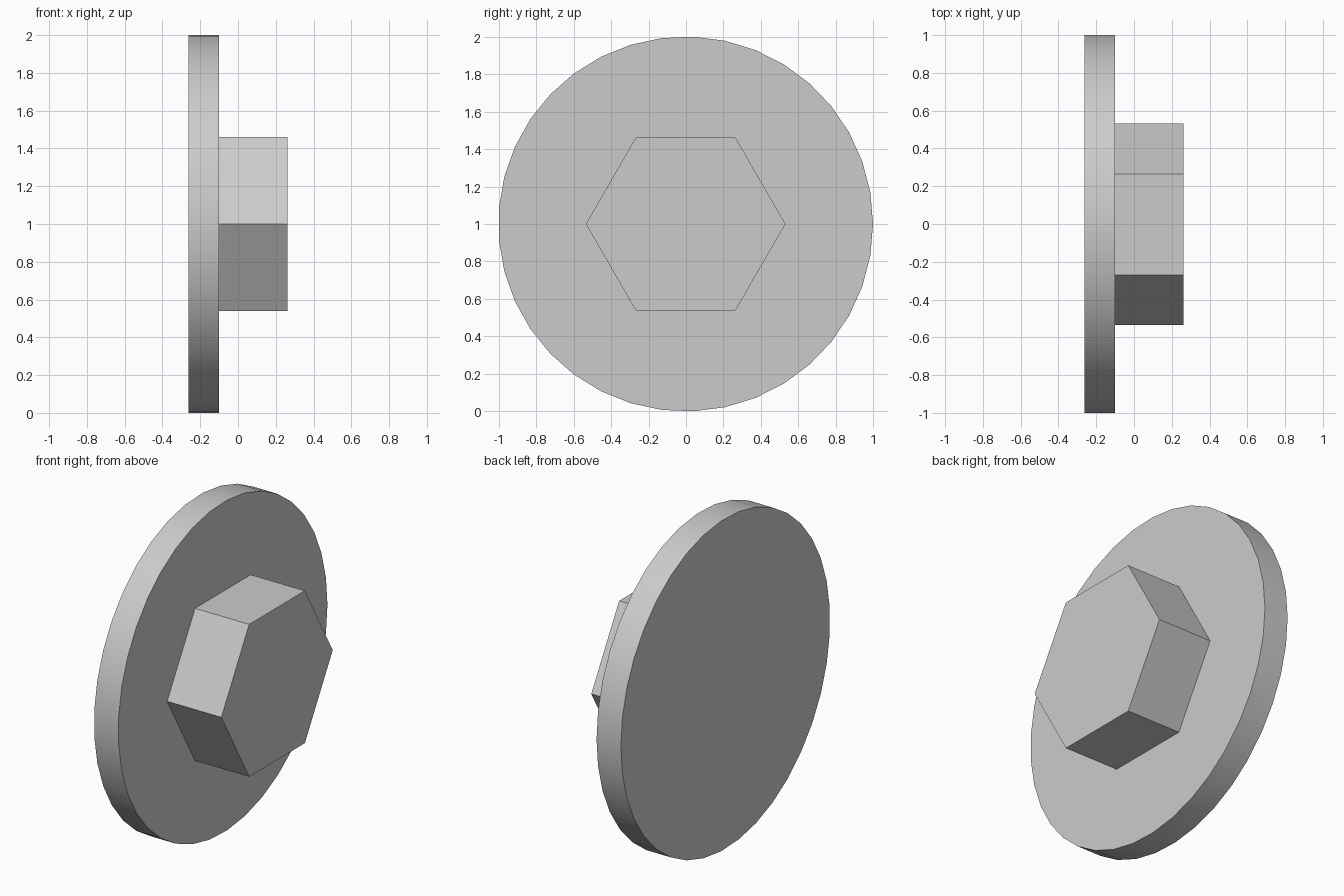
import bpy
import bmesh
from math import cos, sin, pi, radians

default = bpy.data.objects.get("Cube")
if default:
    bpy.data.objects.remove(default, do_unlink=True)

grey = bpy.data.materials.new("light_grey")
grey.use_nodes = True
colour = (0.6, 0.6, 0.6, 1)
grey.diffuse_color = colour
grey.node_tree.nodes["Principled BSDF"].inputs["Base Color"].default_value = colour

CENTRE_Y, CENTRE_Z = -0.002, 1.0


def prism(name, sides, radius, x0, x1):
    """Regular prism along x, with one corner pointing to +y."""
    bm = bmesh.new()
    ring = [bm.verts.new((x0, CENTRE_Y + radius * cos(2 * pi * i / sides),
                          CENTRE_Z + radius * sin(2 * pi * i / sides)))
            for i in range(sides)]
    base = bm.faces.new(ring)
    extruded = bmesh.ops.extrude_face_region(bm, geom=[base], use_keep_orig=True)
    verts = [v for v in extruded["geom"] if isinstance(v, bmesh.types.BMVert)]
    bmesh.ops.translate(bm, verts=verts, vec=(x1 - x0, 0, 0))
    bmesh.ops.recalc_face_normals(bm, faces=bm.faces)
    mesh = bpy.data.meshes.new(name)
    bm.to_mesh(mesh)
    bm.free()
    mesh.materials.append(grey)
    obj = bpy.data.objects.new(name, mesh)
    bpy.context.collection.objects.link(obj)
    return obj


# Round flange with a smooth rim, and the hexagonal head on its +x side
flange = prism("round_flange", 37, 1.001, -0.263, -0.1)
head = prism("hex_head", 6, 0.533, -0.1, 0.263)

bpy.ops.object.select_all(action="DESELECT")
flange.select_set(True)
bpy.context.view_layer.objects.active = flange
bpy.ops.object.shade_smooth_by_angle(angle=radians(30))
